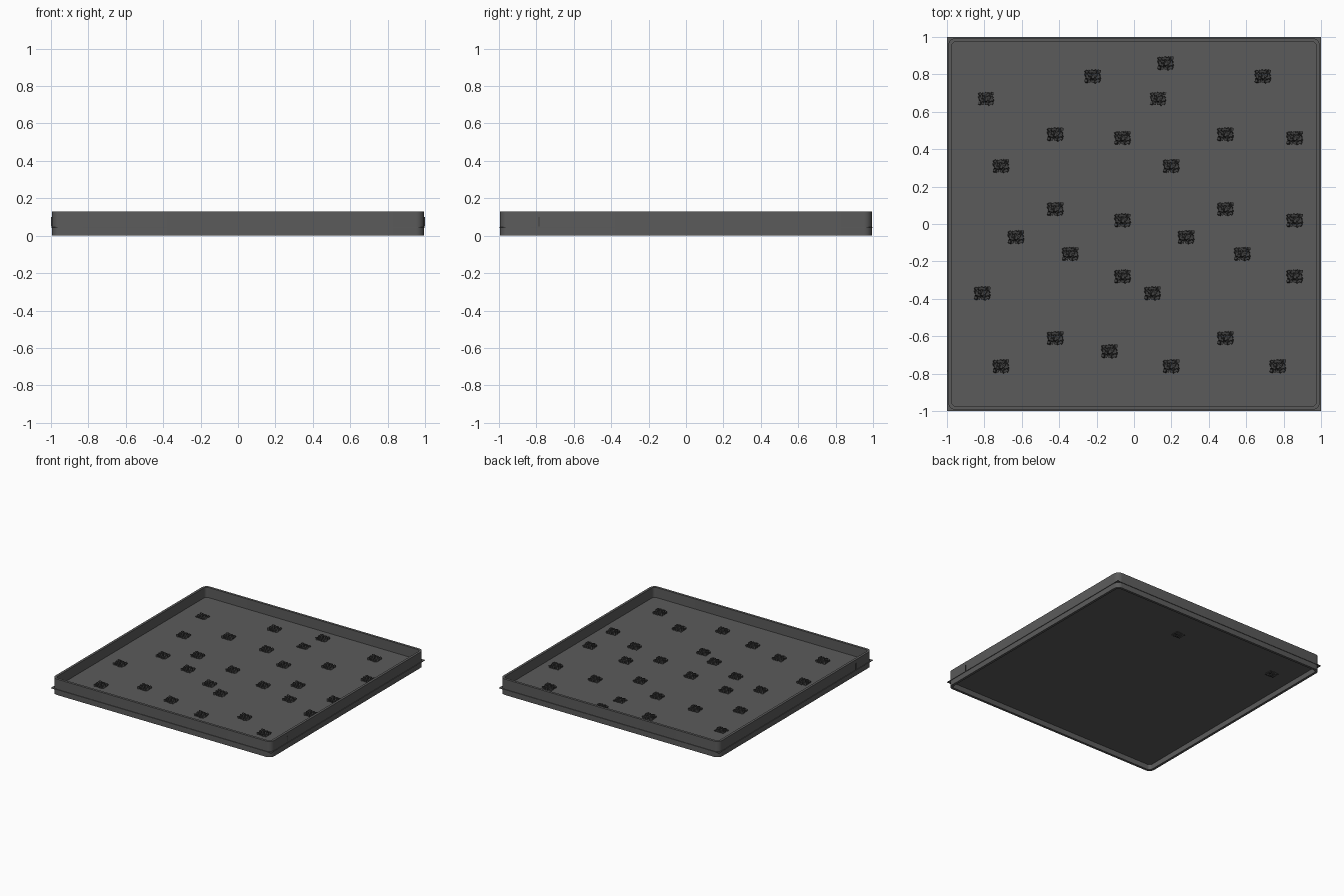
import bpy, bmesh, math, random
from mathutils import Matrix, Euler, Vector

if "Cube" in bpy.data.objects:
    bpy.data.objects.remove(bpy.data.objects["Cube"])

random.seed(4)


def material(name, rgb):
    m = bpy.data.materials.new(name)
    m.diffuse_color = (*rgb, 1)
    m.use_nodes = True
    m.node_tree.nodes["Principled BSDF"].inputs["Base Color"].default_value = m.diffuse_color
    return m


GREY = material("dark_grey", (0.105, 0.105, 0.105))
CHARCOAL = material("charcoal", (0.05, 0.05, 0.05))


def add_object(name, bm, mat):
    me = bpy.data.meshes.new(name)
    bm.normal_update()
    bm.to_mesh(me)
    bm.free()
    me.materials.append(mat)
    ob = bpy.data.objects.new(name, me)
    bpy.context.collection.objects.link(ob)
    return ob


def box(bm, size, loc, rot=(0, 0, 0)):
    m = Matrix.Translation(loc) @ Euler(rot).to_matrix().to_4x4() @ Matrix.Diagonal((*size, 1))
    bmesh.ops.create_cube(bm, size=1, matrix=m)


def rounded_square(half, r, steps=6):
    pts = []
    for q, (sx, sy) in enumerate([(1, 1), (-1, 1), (-1, -1), (1, -1)]):
        for i in range(steps + 1):
            a = (q + i / steps) * math.pi / 2
            pts.append((sx * (half - r) + r * math.cos(a), sy * (half - r) + r * math.sin(a)))
    return pts


# Rim wall: rounded square tube, open above and below the floor
bm = bmesh.new()
H = 0.13
outer, inner = rounded_square(0.995, 0.045), rounded_square(0.975, 0.025)
loops = [[bm.verts.new((x, y, z)) for x, y in pts]
         for pts, z in ((outer, 0), (outer, H), (inner, H), (inner, 0))]
n = len(outer)
for k in range(4):
    a, b = loops[k], loops[(k + 1) % 4]
    for i in range(n):
        j = (i + 1) % n
        bm.faces.new((a[i], a[j], b[j], b[i]))
rim = add_object("rim_wall", bm, GREY)
bpy.context.view_layer.objects.active = rim
rim.select_set(True)
bpy.ops.object.shade_smooth_by_angle(angle=math.radians(35))

# Floor: thin square sheet whose sharp corners poke through the rim
bm = bmesh.new()
box(bm, (2, 2, 0.004), (0, 0, 0.045))
add_object("floor_sheet", bm, GREY)

# Small dark seam tabs on the two side walls
for side in (-1, 1):
    bm = bmesh.new()
    box(bm, (0.006, 0.006, 0.05), (side * 0.996, -0.785, 0.075))
    add_object("seam_tab", bm, CHARCOAL)

# One rubble clump: jittered grid of little tilted stones
bm = bmesh.new()
for i in range(5):
    for j in range(4):
        edge = i in (0, 4) or j in (0, 3)
        top = random.uniform(0.018, 0.026) if edge else random.uniform(0.028, 0.036)
        loc = Vector(((i - 2) * 0.016 + random.uniform(-.003, .003),
                      (j - 1.5) * 0.017 + random.uniform(-.003, .003), top / 2))
        box(bm, (0.015, 0.014, top), loc,
            (random.uniform(-.35, .35), random.uniform(-.35, .35), random.uniform(-.6, .6)))
clump = add_object("rubble_clump", bm, CHARCOAL)

# Scatter the clump over the floor; two of them sink through the sheet
spots = [(-.22, .79), (.17, .86), (.69, .79), (-.79, .67), (.13, .67), (-.42, .48),
         (-.06, .46), (.49, .48), (.86, .46), (-.71, .31), (.2, .31), (-.42, .08),
         (.49, .08), (-.06, .02), (.86, .02), (-.63, -.07), (.28, -.07), (-.34, -.16),
         (.58, -.16), (-.06, -.28), (.86, -.28), (-.81, -.37), (.1, -.37), (-.42, -.61),
         (.49, -.61), (-.13, -.68), (-.71, -.76), (.2, -.76), (.77, -.76)]
for k, (x, y) in enumerate(spots):
    ob = clump if k == 0 else clump.copy()
    if k:
        bpy.context.collection.objects.link(ob)
    ob.location = (x, y, 0.037 if y == .67 else 0.046)
